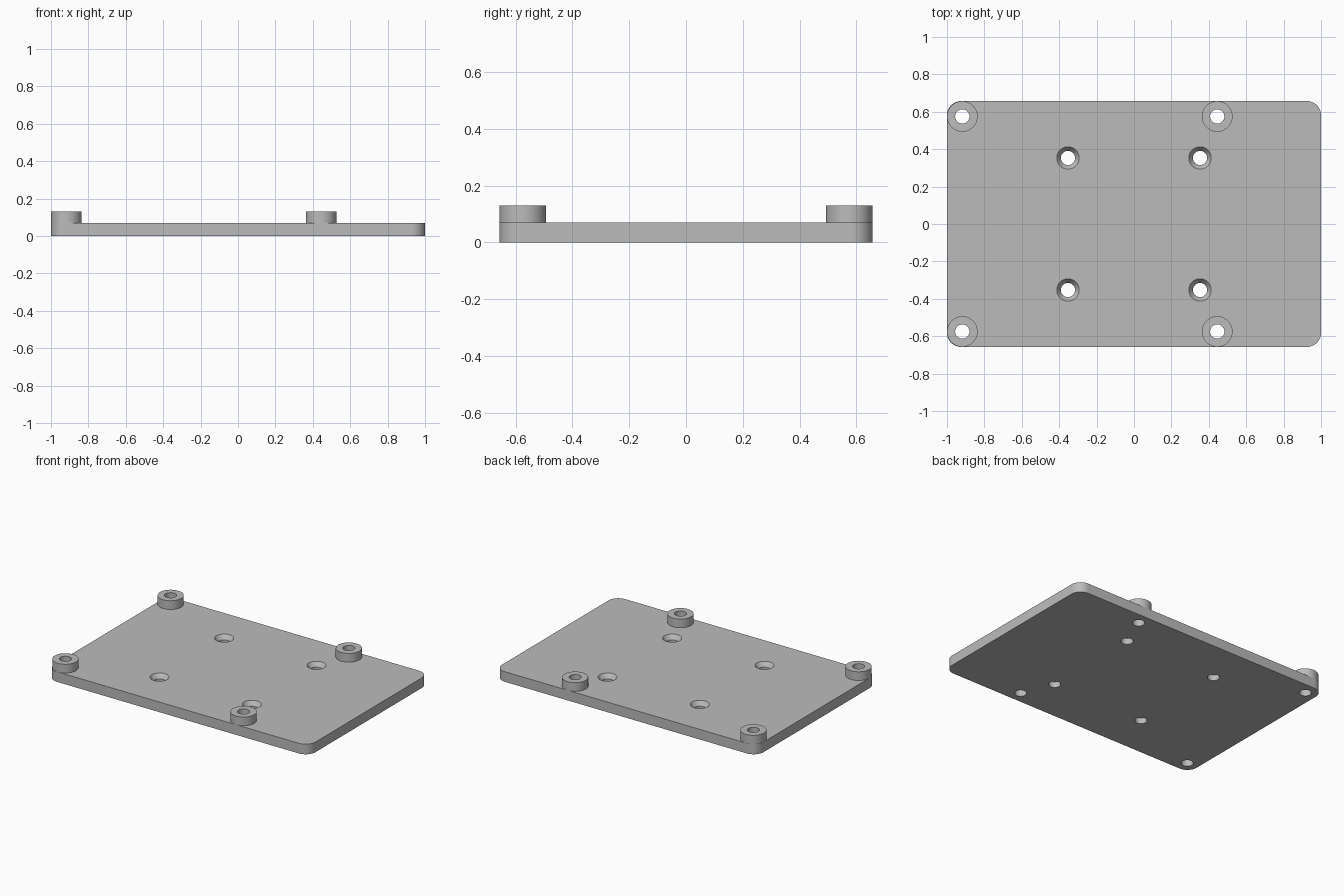
import bpy, bmesh, math

if "Cube" in bpy.data.objects:
    bpy.data.objects.remove(bpy.data.objects["Cube"], do_unlink=True)

HALF_X, HALF_Y, THICK, CORNER = 1.0, 0.657, 0.07, 0.075
POST_R, POST_TOP, BORE_R = 0.082, 0.13, 0.038
SINK_R, SINK_DEPTH = 0.06, 0.03
SEGMENTS = 48

grey = bpy.data.materials.new("plain grey")
grey.use_nodes = True
grey.diffuse_color = (0.5, 0.5, 0.5, 1)
grey.node_tree.nodes["Principled BSDF"].inputs["Base Color"].default_value = (0.5, 0.5, 0.5, 1)


def make_object(name, bm, location=(0, 0, 0)):
    bmesh.ops.recalc_face_normals(bm, faces=bm.faces)
    mesh = bpy.data.meshes.new(name)
    bm.to_mesh(mesh)
    bm.free()
    mesh.materials.append(grey)
    obj = bpy.data.objects.new(name, mesh)
    obj.location = location
    bpy.context.collection.objects.link(obj)
    return obj


def lathe(name, profile, location, ring=False):
    """Revolve (radius, z) points; a ring joins its ends, a plug is capped."""
    bm = bmesh.new()
    loops = []
    for r, z in profile:
        angles = [2 * math.pi * i / SEGMENTS for i in range(SEGMENTS)]
        loops.append([bm.verts.new((r * math.cos(a), r * math.sin(a), z)) for a in angles])
    pairs = list(zip(loops, loops[1:]))
    if ring:
        pairs.append((loops[-1], loops[0]))
    else:
        bm.faces.new(loops[0])
        bm.faces.new(loops[-1])
    for a, b in pairs:
        for i in range(SEGMENTS):
            j = (i + 1) % SEGMENTS
            bm.faces.new((a[i], a[j], b[j], b[i]))
    return make_object(name, bm, location)


def smooth(obj):
    bpy.ops.object.select_all(action="DESELECT")
    bpy.context.view_layer.objects.active = obj
    obj.select_set(True)
    bpy.ops.object.shade_smooth_by_angle(angle=math.radians(30))


# Rounded base plate
bm = bmesh.new()
bmesh.ops.create_cube(bm, size=1)
for v in bm.verts:
    v.co = (v.co.x * 2 * HALF_X, v.co.y * 2 * HALF_Y, (v.co.z + 0.5) * THICK)
uprights = [e for e in bm.edges if abs(e.verts[0].co.z - e.verts[1].co.z) > THICK / 2]
bmesh.ops.bevel(bm, geom=uprights, offset=CORNER, segments=12, profile=0.5, affect="EDGES")
plate = make_object("base_plate", bm)

# Standoffs, with bores continuing through the plate
cutters = []
post_profile = [(BORE_R, THICK), (POST_R, THICK), (POST_R, POST_TOP), (BORE_R, POST_TOP)]
for side, x in (("right", -HALF_X + POST_R), ("middle", 0.445)):
    for end, sign in (("front", -1), ("back", 1)):
        spot = (x, sign * (HALF_Y - POST_R), 0)
        smooth(lathe(f"{end}_{side}_standoff", post_profile, spot, ring=True))
        cutters.append(lathe("bore_cutter", [(BORE_R, -0.1), (BORE_R, 0.2)], spot))

# Countersunk screw holes
sink_profile = [(BORE_R, -0.1), (BORE_R, THICK - SINK_DEPTH), (SINK_R, THICK), (SINK_R, 0.2)]
for x in (-0.353, 0.353):
    for y in (-0.353, 0.353):
        cutters.append(lathe("countersink_cutter", sink_profile, (x, y, 0)))

# Cut every hole, then discard the cutters
bpy.context.view_layer.objects.active = plate
for cutter in cutters:
    cutter.hide_render = True
    cut = plate.modifiers.new("hole", "BOOLEAN")
    cut.operation = "DIFFERENCE"
    cut.solver = "EXACT"
    cut.object = cutter
    bpy.ops.object.modifier_apply(modifier=cut.name)
for cutter in cutters:
    bpy.data.objects.remove(cutter, do_unlink=True)
smooth(plate)
